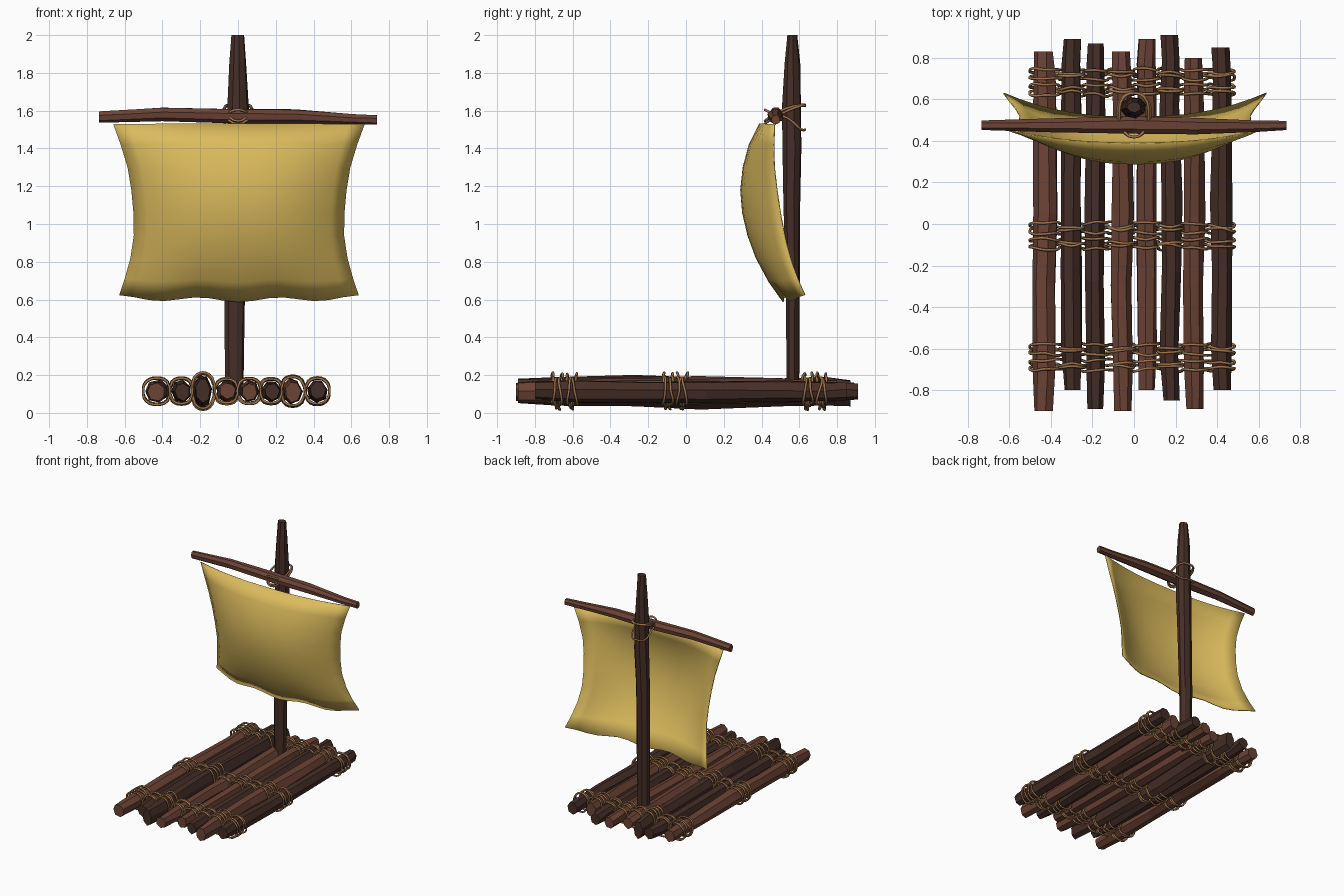
import bpy, bmesh, math, random
from mathutils import Vector

if "Cube" in bpy.data.objects:
    bpy.data.objects.remove(bpy.data.objects["Cube"])

random.seed(4)


def material(name, rgb):
    m = bpy.data.materials.new(name)
    m.diffuse_color = (*rgb, 1)
    m.use_nodes = True
    m.node_tree.nodes["Principled BSDF"].inputs["Base Color"].default_value = m.diffuse_color
    return m


LIGHT = material("light_wood", (0.150, 0.056, 0.036))
DARK = material("dark_wood", (0.060, 0.027, 0.020))
ROPE = material("rope", (0.36, 0.18, 0.075))
CLOTH = material("sail_cloth", (0.72, 0.50, 0.11))


def add_mesh(name, bm, mat):
    bmesh.ops.recalc_face_normals(bm, faces=bm.faces)
    me = bpy.data.meshes.new(name)
    bm.to_mesh(me)
    bm.free()
    me.materials.append(mat)
    ob = bpy.data.objects.new(name, me)
    bpy.context.collection.objects.link(ob)
    return ob


def beam(name, stations, place, mat, sides=7, rough=0.08):
    """Hewn timber: stations are (t, centre a, centre b, radius a, radius b)."""
    bm = bmesh.new()
    rings = []
    phase = random.random() * 6.28
    for t, ca, cb, ra, rb in stations:
        ring = []
        for k in range(sides):
            a = phase + 2 * math.pi * k / sides + random.uniform(-0.1, 0.1)
            f = 1 + random.uniform(-rough, rough)
            ring.append(bm.verts.new(place(t, ca + ra * f * math.cos(a), cb + rb * f * math.sin(a))))
        rings.append(ring)
    for r0, r1 in zip(rings, rings[1:]):
        for k in range(sides):
            j = (k + 1) % sides
            bm.faces.new((r0[k], r0[j], r1[j], r1[k]))
    bm.faces.new(rings[0])
    bm.faces.new(rings[-1])
    return add_mesh(name, bm, mat)


def rope(name, loops, radius=0.007):
    """Closed smooth ropes through the given point loops."""
    cu = bpy.data.curves.new(name, 'CURVE')
    cu.dimensions = '3D'
    cu.bevel_depth = radius
    cu.bevel_resolution = 1
    cu.resolution_u = 3
    for pts in loops:
        sp = cu.splines.new('BEZIER')
        sp.bezier_points.add(len(pts) - 1)
        for bp, p in zip(sp.bezier_points, pts):
            bp.co = p
            bp.handle_left_type = bp.handle_right_type = 'AUTO'
        sp.use_cyclic_u = True
    cu.materials.append(ROPE)
    ob = bpy.data.objects.new(name, cu)
    bpy.context.collection.objects.link(ob)
    bpy.ops.object.select_all(action='DESELECT')
    ob.select_set(True)
    bpy.context.view_layer.objects.active = ob
    bpy.ops.object.convert(target='MESH')
    bpy.ops.object.shade_smooth()


# Deck logs: x, front y, back y, half width, half height, material
LOGS = [(-0.43, -0.90, 0.83, 0.060, 0.058, LIGHT), (-0.30, -0.80, 0.89, 0.052, 0.058, DARK),
        (-0.185, -0.89, 0.87, 0.048, 0.085, DARK), (-0.06, -0.90, 0.83, 0.052, 0.055, LIGHT),
        (0.06, -0.80, 0.89, 0.052, 0.055, LIGHT), (0.175, -0.85, 0.91, 0.050, 0.055, DARK),
        (0.29, -0.89, 0.80, 0.052, 0.068, LIGHT), (0.42, -0.80, 0.85, 0.052, 0.060, DARK)]
ZC = 0.115
TAPER = [(0, 0.8), (0.12, 0.95), (0.35, 0.97), (0.55, 1.03), (0.8, 0.95), (0.93, 0.9), (1, 0.82)]
for i, (x, y0, y1, rx, rz, mat) in enumerate(LOGS):
    st = [(y0 + (y1 - y0) * t, x + random.uniform(-0.006, 0.006), ZC + random.uniform(-0.005, 0.005),
           rx * f, rz * f) for t, f in TAPER]
    beam(f"deck_log_{i + 1}", st, lambda t, a, b: (a, t, b), mat)

# Deck lashings: ropes woven over one log and under the next, and back again
for name, yc in (("front", -0.64), ("middle", -0.055), ("back", 0.685)):
    loops = []
    for k, dy in enumerate((-0.055, -0.025, 0.02, 0.05)):
        def weave(sign, shift):
            pts = []
            for i, (x, _, _, rx, rz, _) in enumerate(LOGS):
                s = sign * (1 if i % 2 == 0 else -1)
                g = random.uniform(0.006, 0.014)
                for u, w in ((-0.78, 0.72), (0, 1), (0.78, 0.72)):
                    pts.append((x + u * (rx + g), yc + dy + shift + random.uniform(-0.008, 0.008),
                                ZC + s * w * (rz + g)))
            return pts
        sg = 1 if k % 2 else -1
        left = (LOGS[0][0] - 0.072, yc + dy, ZC)
        right = (LOGS[-1][0] + 0.064, yc + dy, ZC)
        loops.append([left] + weave(sg, 0.008) + [right] + weave(-sg, -0.008)[::-1])
    rope(f"{name}_deck_lashing", loops)

# Mast
beam("mast", [(0.10, -0.02, 0.565, 0.050, 0.034), (0.6, -0.018, 0.565, 0.055, 0.038),
              (1.1, -0.01, 0.56, 0.055, 0.045), (1.4, 0, 0.56, 0.058, 0.052),
              (1.62, 0, 0.558, 0.056, 0.052), (1.85, 0, 0.562, 0.045, 0.042),
              (2.0, 0, 0.563, 0.034, 0.026)], lambda t, a, b: (a, b, t), DARK, 8, 0.05)

# Yard
beam("yard", [(-0.735, 0.475, 1.568, 0.024, 0.032), (-0.4, 0.475, 1.582, 0.034, 0.038),
              (0.0, 0.475, 1.572, 0.045, 0.040), (0.3, 0.472, 1.572, 0.040, 0.038),
              (0.6, 0.472, 1.556, 0.028, 0.028), (0.735, 0.475, 1.552, 0.024, 0.026)],
     lambda t, a, b: (t, a, b), LIGHT, 7, 0.06)


# Yard lashing: two crossed loops around the mast and yard
def tie(front_z, side_z, back_z, w):
    return [(0, 0.418, front_z), (w * 0.75, 0.455, front_z * 0.6 + side_z * 0.4), (w, 0.54, side_z),
            (w * 0.7, 0.61, back_z), (0, 0.63, back_z), (-w * 0.7, 0.61, back_z),
            (-w, 0.54, side_z), (-w * 0.75, 0.455, front_z * 0.6 + side_z * 0.4)]


rope("yard_lashing", [tie(1.53, 1.60, 1.625, 0.078), tie(1.545, 1.615, 1.63, 0.07),
                      tie(1.605, 1.56, 1.50, 0.072)])

# Sail: rows from top to bottom (z, half width, y at middle, y at edge)
ROWS = [(1.53, 0.665, 0.39, 0.470), (1.42, 0.625, 0.335, 0.465), (1.30, 0.588, 0.303, 0.468),
        (1.18, 0.568, 0.290, 0.482), (1.06, 0.557, 0.300, 0.500), (0.94, 0.555, 0.328, 0.522),
        (0.82, 0.573, 0.372, 0.552), (0.70, 0.603, 0.440, 0.590), (0.60, 0.633, 0.515, 0.630)]
N = 16
bm = bmesh.new()
grid = []
for r, (z, w, ym, ye) in enumerate(ROWS):
    row = []
    for c in range(N + 1):
        u = 2 * c / N - 1
        hem = max(0, r - 6) / 2
        dz = hem * (0.012 * u * u - 0.012 * math.cos(3 * math.pi * u))
        row.append(bm.verts.new((0.005 + w * u, ye + (ym - ye) * (1 - abs(u) ** 2.4), z + dz)))
    grid.append(row)
for r0, r1 in zip(grid, grid[1:]):
    for c in range(N):
        bm.faces.new((r0[c], r0[c + 1], r1[c + 1], r1[c]))
sail = add_mesh("sail", bm, CLOTH)
mod = sail.modifiers.new("thickness", 'SOLIDIFY')
mod.thickness = 0.006
mod.offset = 0
bpy.ops.object.select_all(action='DESELECT')
sail.select_set(True)
bpy.context.view_layer.objects.active = sail
bpy.ops.object.shade_smooth_by_angle(angle=math.radians(40))
